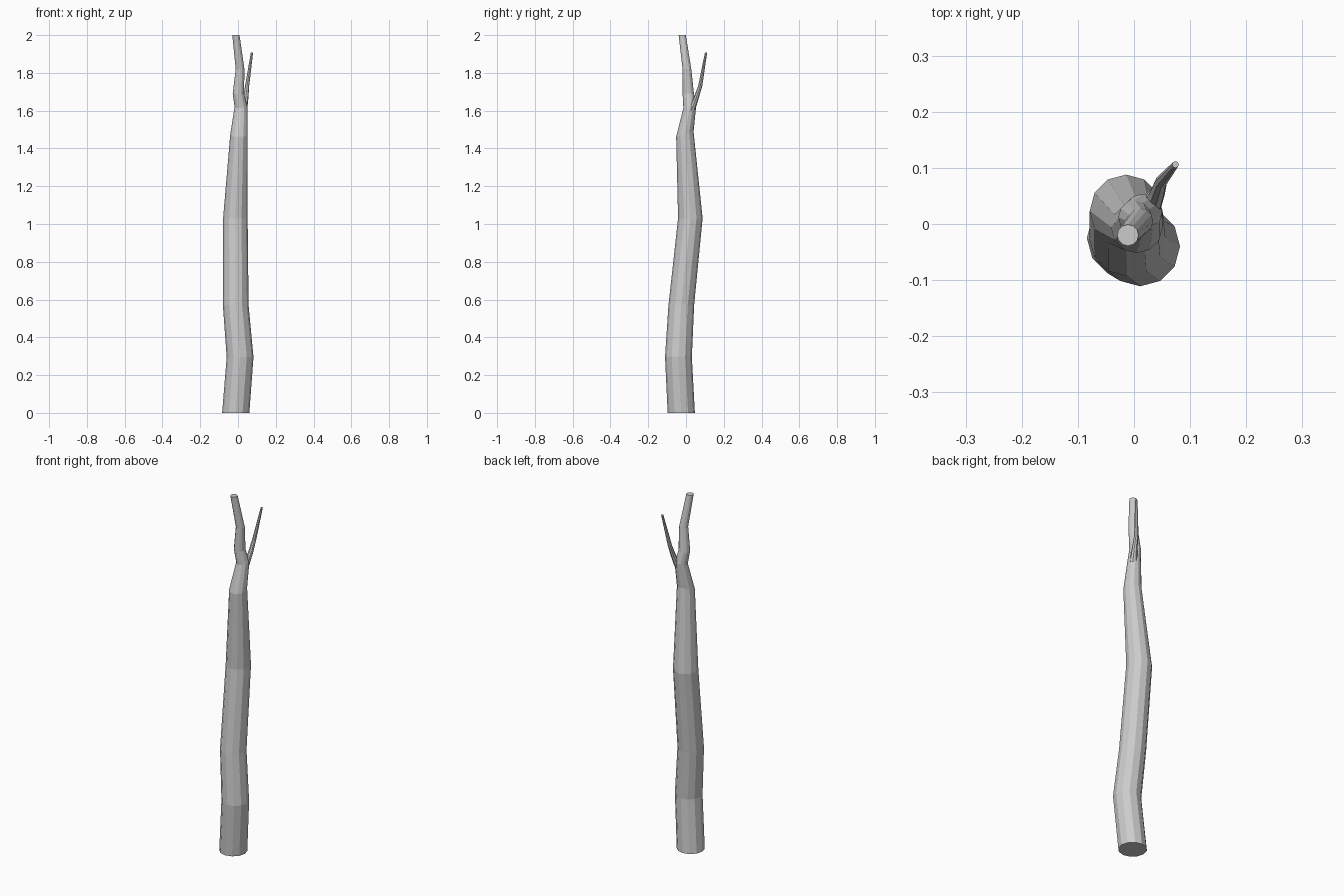
import bpy, bmesh, math
from mathutils import Vector

if "Cube" in bpy.data.objects:
    bpy.data.objects.remove(bpy.data.objects["Cube"])


def limb(name, rings, sides):
    """Flat-faceted tube through (x, y, z, radius, tilt_y) rings, capped at both ends."""
    bm = bmesh.new()
    loops = []
    for x, y, z, r, tilt in rings:
        loop = []
        for i in range(sides):
            a = 2 * math.pi * i / sides
            dy = r * math.sin(a)
            loop.append(bm.verts.new(Vector((x + r * math.cos(a), y + dy, z + tilt * dy))))
        loops.append(loop)
    for low, high in zip(loops, loops[1:]):
        for i in range(sides):
            j = (i + 1) % sides
            bm.faces.new((low[i], low[j], high[j], high[i]))
    bm.faces.new(loops[0][::-1])
    bm.faces.new(loops[-1])
    mesh = bpy.data.meshes.new(name)
    bm.to_mesh(mesh)
    bm.free()
    obj = bpy.data.objects.new(name, mesh)
    bpy.context.collection.objects.link(obj)
    return obj


# Crooked trunk, tapering into the main top shoot
limb("trunk", [
    (-0.012, -0.025, 0.00, 0.072, 0),
    (0.011, -0.040, 0.295, 0.071, 0),
    (-0.012, -0.025, 0.57, 0.068, 0),
    (-0.014, 0.023, 1.03, 0.065, 0),
    (0.005, -0.006, 1.475, 0.046, 0.3),
    (0.016, 0.020, 1.62, 0.034, 0.2),
    (0.002, 0.012, 1.69, 0.030, 0),
    (0.011, 0.005, 1.82, 0.023, 0),
    (-0.011, -0.020, 2.00, 0.019, 0),
], 12)

# Thin side branch forking off near the top
limb("side_branch", [
    (0.028, 0.028, 1.60, 0.020, 0),
    (0.041, 0.053, 1.665, 0.014, 0),
    (0.048, 0.075, 1.73, 0.011, 0),
    (0.074, 0.106, 1.907, 0.006, 0),
], 8)
